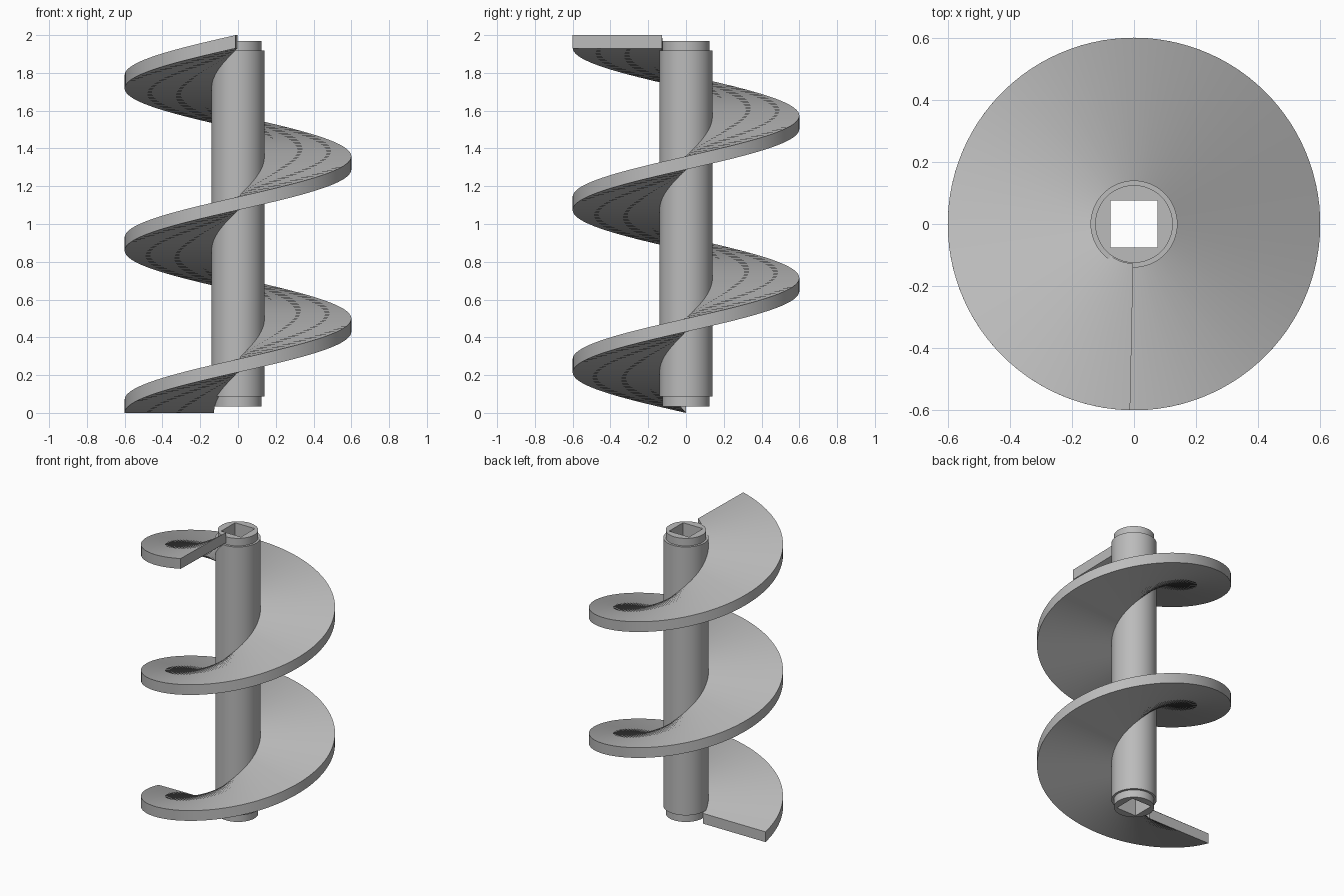
import bpy, bmesh
from math import cos, sin, pi, radians

cube = bpy.data.objects.get("Cube")
if cube:
    bpy.data.objects.remove(cube, do_unlink=True)

steel = bpy.data.materials.new("grey steel")
steel.use_nodes = True
steel.diffuse_color = (0.5, 0.5, 0.5, 1)
steel.node_tree.nodes["Principled BSDF"].inputs["Base Color"].default_value = (0.5, 0.5, 0.5, 1)


def finish(bm, name):
    bmesh.ops.recalc_face_normals(bm, faces=bm.faces)
    mesh = bpy.data.meshes.new(name)
    bm.to_mesh(mesh)
    bm.free()
    mesh.materials.append(steel)
    obj = bpy.data.objects.new(name, mesh)
    bpy.context.collection.objects.link(obj)
    bpy.ops.object.select_all(action="DESELECT")
    obj.select_set(True)
    bpy.context.view_layer.objects.active = obj
    bpy.ops.object.shade_smooth_by_angle(angle=radians(30))
    return obj


def bridge(bm, a, b, closed=True):
    n = len(a)
    for i in range(n if closed else n - 1):
        j = (i + 1) % n
        bm.faces.new((a[i], a[j], b[j], b[i]))


# Hollow shaft: round stepped outside, square bore
SIDES = 64
BORE, COLLAR, TUBE = 0.075, 0.125, 0.14
BOTTOM, LOW_STEP, HIGH_STEP, TOP = 0.035, 0.087, 1.918, 1.97


def ring(bm, size, z, square=False):
    verts = []
    for i in range(SIDES):
        a = 2 * pi * i / SIDES
        r = size / max(abs(cos(a)), abs(sin(a))) if square else size
        verts.append(bm.verts.new((r * cos(a), r * sin(a), z)))
    return verts


bm = bmesh.new()
rings = [ring(bm, BORE, BOTTOM, True)]
for radius, z in ((COLLAR, BOTTOM), (COLLAR, LOW_STEP), (TUBE, LOW_STEP),
                  (TUBE, HIGH_STEP), (COLLAR, HIGH_STEP), (COLLAR, TOP)):
    rings.append(ring(bm, radius, z))
rings.append(ring(bm, BORE, TOP, True))
for k, loop in enumerate(rings):
    bridge(bm, loop, rings[(k + 1) % len(rings)])
finish(bm, "shaft")

# Helical flight: rectangular section swept up and around the shaft
INNER, OUTER, THICK = 0.127, 0.6, 0.07
START, SWEEP, RISE, STEPS = pi, radians(808.8), 1.93, 240
bm = bmesh.new()
sections = []
for i in range(STEPS + 1):
    t = i / STEPS
    a, z = START + SWEEP * t, RISE * t
    sections.append([bm.verts.new((r * cos(a), r * sin(a), z + h))
                     for r, h in ((INNER, 0), (OUTER, 0), (OUTER, THICK), (INNER, THICK))])
for a, b in zip(sections, sections[1:]):
    bridge(bm, a, b)
bm.faces.new(sections[0])
bm.faces.new(sections[-1])
finish(bm, "helical_flight")
